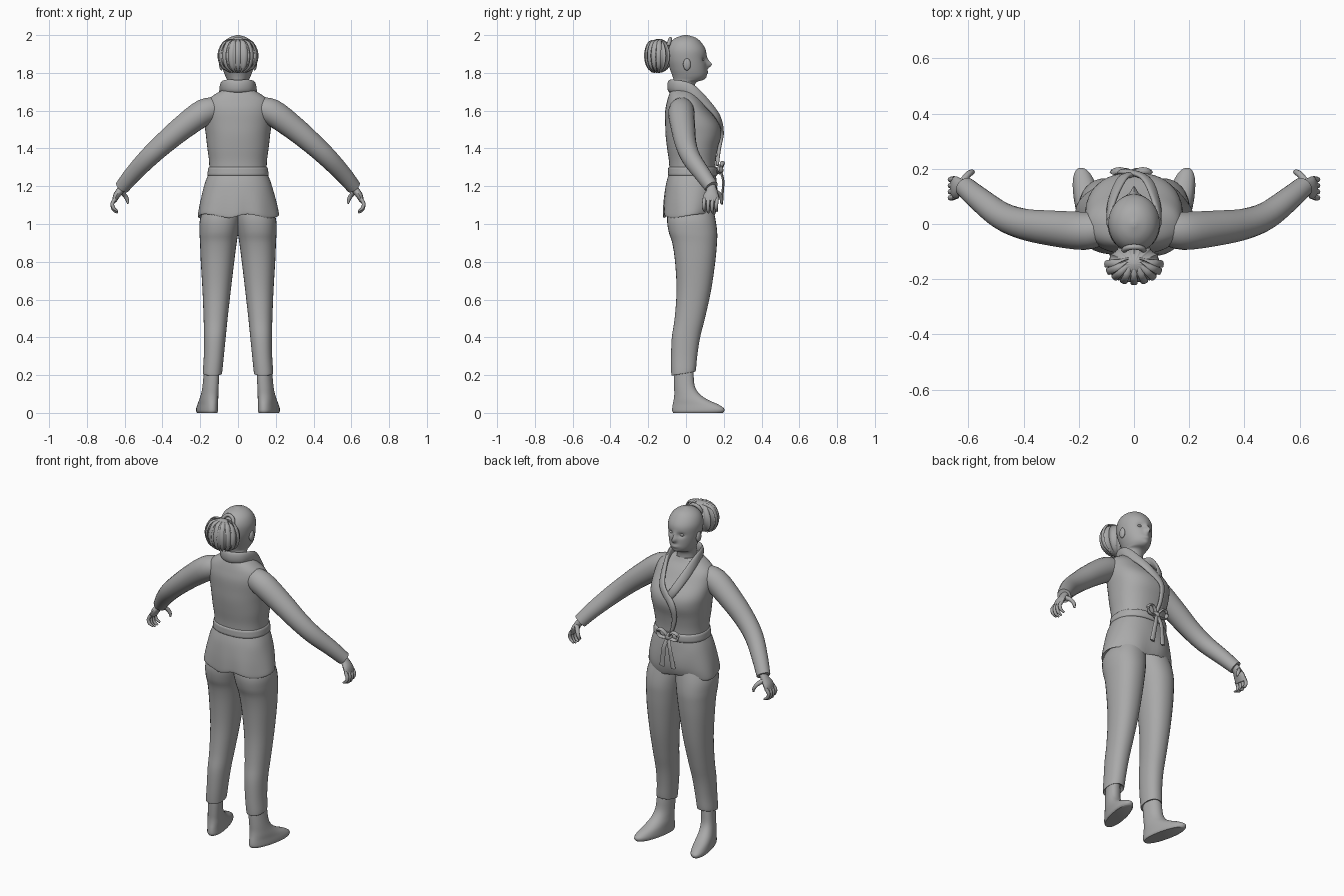
import bpy, bmesh, math
from mathutils import Vector

GREY = bpy.data.materials.new("plain_grey")
GREY.diffuse_color = (0.4, 0.4, 0.4, 1)


def spline(rows, sub):
    """Catmull-Rom interpolation through rows of numbers."""
    out = []
    for i in range(len(rows) - 1):
        a, b, c, d = (rows[min(max(i + k, 0), len(rows) - 1)] for k in (-1, 0, 1, 2))
        for s in range(sub):
            t = s / sub
            out.append([0.5 * (2 * q + (r - p) * t + (2 * p - 5 * q + 4 * r - w) * t * t
                               + (3 * q - p - 3 * r + w) * t ** 3) for p, q, r, w in zip(a, b, c, d)])
    return out + [list(rows[-1])]


def skin(name, rings, mirror=False, deform=None, angle=50):
    """Join rings of points into a capped smooth surface."""
    bm = bmesh.new()
    vs = [[bm.verts.new(deform(Vector(p)) if deform else p) for p in ring] for ring in rings]
    n = len(vs[0])
    for a, b in zip(vs, vs[1:]):
        for i in range(n):
            bm.faces.new((a[i], a[(i + 1) % n], b[(i + 1) % n], b[i]))
    bm.faces.new(vs[0])
    bm.faces.new(vs[-1])
    bmesh.ops.recalc_face_normals(bm, faces=bm.faces)
    me = bpy.data.meshes.new(name)
    bm.to_mesh(me)
    bm.free()
    me.materials.append(GREY)
    ob = bpy.data.objects.new(name, me)
    bpy.context.collection.objects.link(ob)
    bpy.ops.object.select_all(action='DESELECT')
    ob.select_set(True)
    bpy.context.view_layer.objects.active = ob
    bpy.ops.object.shade_smooth_by_angle(angle=math.radians(angle))
    if mirror:
        ob.modifiers.new("mirror", 'MIRROR').use_mirror_merge = False
    return ob


def stack(name, rows, n=32, power=2.0, sub=4, **kw):
    """Horizontal rings given as (z, x_min, x_max, y_min, y_max)."""
    rings = []
    for z, x0, x1, y0, y1 in spline(rows, sub):
        ring = []
        for i in range(n):
            c, s = math.cos(2 * math.pi * i / n), math.sin(2 * math.pi * i / n)
            ring.append(((x0 + x1) / 2 + (x1 - x0) / 2 * math.copysign(abs(c) ** (2 / power), c),
                         (y0 + y1) / 2 + (y1 - y0) / 2 * math.copysign(abs(s) ** (2 / power), s), z))
        rings.append(ring)
    return skin(name, rings, **kw)


def sweep(name, rows, hint=None, n=12, sub=4, **kw):
    """Tube along (x, y, z, thickness, width); thickness lies along the hint."""
    rows = spline(rows, sub)
    pts = [Vector(r[:3]) for r in rows]
    rings = []
    for i, p in enumerate(pts):
        t = (pts[min(i + 1, len(pts) - 1)] - pts[max(i - 1, 0)]).normalized()
        h = hint or Vector((p.x, p.y, 0))
        u = (h - t * h.dot(t)).normalized()
        w = t.cross(u)
        rings.append([p + u * rows[i][3] * math.cos(2 * math.pi * k / n)
                      + w * rows[i][4] * math.sin(2 * math.pi * k / n) for k in range(n)])
    return skin(name, rings, **kw)


def ball(name, loc, r, n=20, deform=None, **kw):
    rings = [[(loc[0] + r[0] * math.sin(a) * math.cos(2 * math.pi * k / n),
               loc[1] + r[1] * math.sin(a) * math.sin(2 * math.pi * k / n),
               loc[2] + r[2] * math.cos(a)) for k in range(n)]
             for a in (math.pi * (j + 0.15) / 14.3 for j in range(15))]
    return skin(name, rings, deform=deform, **kw)


def sym(rows):
    return [(z, -w, w, b, f) for z, w, b, f in rows]


# Head with sculpted nose, eye sockets and lips
def face(v):
    if v.y > 0.04:
        g = lambda x, z, sx, sz: math.exp(-((v.x - x) / sx) ** 2 - ((v.z - z) / sz) ** 2)
        v.y += 0.026 * g(0, 1.843, 0.012, 0.016) + 0.01 * g(0, 1.865, 0.01, 0.02)
        v.y += 0.008 * g(0, 1.803, 0.022, 0.01) + 0.006 * g(0, 1.772, 0.02, 0.012)
        v.y -= 0.012 * (g(0.034, 1.872, 0.017, 0.012) + g(-0.034, 1.872, 0.017, 0.012))
    return v


stack("head", sym([(1.66, .055, -.06, .05), (1.72, .054, -.062, .045), (1.75, .055, -.064, .055),
                   (1.763, .058, -.066, .088), (1.785, .068, -.072, .107), (1.82, .08, -.085, .11),
                   (1.87, .09, -.1, .108), (1.92, .092, -.102, .105), (1.96, .077, -.085, .082),
                   (1.986, .048, -.054, .052), (2.0, .008, -.01, .008)]), n=64, sub=6, deform=face)
ball("eye", (.034, .086, 1.872), (.013, .011, .008), mirror=True)
ball("ear", (.088, .005, 1.845), (.012, .02, .032), mirror=True)


# Gathered hair bun with pointed ribs, its tie and loose strands
def ribs(v):
    d = v - Vector((0, -.145, 1.89))
    k = 1 + 0.13 * (1 - abs(math.sin(8 * math.atan2(d.y, d.x)))) ** 2
    return Vector((d.x * k, -.145 + d.y * k, v.z))


ball("hair_bun", (0, -.145, 1.89), (.094, .066, .09), n=128, deform=ribs, angle=70)
sweep("hair_tie", [(.035 * math.cos(a), -.095 + .012 * math.sin(a), 1.945 + .035 * math.sin(a), .01, .01)
                   for a in (math.pi * k / 6 for k in range(13))], hint=Vector((0, 1, .1)))
for i in range(9):
    a = math.pi * (1 + i / 8)
    c, s = math.cos(a), math.sin(a)
    sweep("hair_strand", [(.02 * c, -.125 + .02 * s, 1.972, .004, .006), (.075 * c, -.14 + .055 * s, 1.962, .005, .012),
                          (.103 * c, -.145 + .072 * s, 1.9, .005, .013), (.088 * c, -.145 + .06 * s, 1.835, .005, .011),
                          (.04 * c, -.145 + .03 * s, 1.802, .003, .004)], n=8,
          hint=Vector((c, s, 0.01)))

# Jacket body
stack("jacket_top", sym([(1.26, .152, -.087, .155), (1.33, .153, -.09, .157), (1.4, .162, -.1, .168),
                         (1.47, .17, -.108, .186), (1.53, .177, -.11, .176), (1.6, .178, -.11, .125),
                         (1.65, .165, -.1, .09), (1.685, .125, -.09, .06), (1.71, .08, -.08, .045)]),
      n=48, power=2.3)


# Flared jacket skirt with a wavy hem
def wavy(v):
    low = max(0, (1.2 - v.z) / 0.16)
    a = math.atan2(v.y, v.x)
    k = 1 + 0.025 * low * math.sin(7 * a + 1)
    return Vector((v.x * k, v.y * k, v.z + 0.01 * low * math.sin(4 * a)))


stack("jacket_skirt", sym([(1.075, .17, -.09, .13), (1.05, .2, -.11, .145), (1.045, .212, -.12, .152),
                           (1.09, .206, -.12, .165), (1.15, .193, -.115, .168), (1.22, .174, -.104, .163),
                           (1.28, .15, -.086, .155)]), n=64, power=2.3, deform=wavy)

# Crossed lapels and standing collar
V = [(.04, .167, 1.57, .011, .024), (.075, .095, 1.655, .012, .026), (.087, .02, 1.715, .012, .03),
     (.066, -.058, 1.73, .011, .033)]
back = [(0, -.088, 1.73, .011, .033)]
flip = [(-x, y, z, a, b) for x, y, z, a, b in reversed(V)]
over = [(-.02, .166, 1.31, .008, .01), (-.045, .176, 1.4, .009, .014), (-.035, .19, 1.49, .01, .02)]
sweep("collar", over + V + back + flip + [(0, .178, 1.51, .01, .02)], n=16, sub=6)

# Sleeves
sweep("sleeve", [(.1, -.015, 1.615, .055, .055), (.18, -.025, 1.592, .069, .07), (.3, -.015, 1.505, .064, .064),
                 (.4, 0, 1.42, .056, .057), (.48, .03, 1.345, .05, .052), (.56, .09, 1.26, .043, .045),
                 (.613, .135, 1.195, .037, .039)], hint=Vector((0, 1, .1)), n=20, mirror=True)

# Hands with curled fingers
sweep("palm", [(.6, .128, 1.21, .022, .026), (.622, .135, 1.18, .02, .028), (.643, .133, 1.15, .018, .04),
               (.655, .13, 1.12, .012, .04)], hint=Vector((1, 0, .3)), mirror=True)
for i in range(4):
    y = .098 + .022 * i
    d = .008 * (i in (1, 2))
    sweep("finger", [(.65, y, 1.135, .01, .01), (.665, y - .003, 1.108, .01, .01),
                     (.658, y - .004, 1.083 - d, .009, .009), (.636, y, 1.068 - d, .005, .005)],
          hint=Vector((0, 1, 0)), n=8, mirror=True)
sweep("thumb", [(.625, .15, 1.175, .014, .014), (.602, .178, 1.155, .012, .012), (.587, .188, 1.13, .01, .01),
                (.582, .186, 1.108, .005, .005)], hint=Vector((1, 0, 0)), n=8, mirror=True)

# Belt with knot, bow loops and hanging tails
stack("belt", sym([(1.255, .156, -.09, .16), (1.26, .162, -.096, .166), (1.28, .16, -.095, .167),
                   (1.297, .157, -.094, .165), (1.302, .15, -.088, .158)]), n=48, power=2.3, sub=2)
ball("belt_knot", (-.01, .178, 1.285), (.022, .02, .022))
for s in (-1, 1):
    sweep("bow_loop", [(-.01, .18, 1.285, .007, .012), (-.01 + .035 * s, .194, 1.325, .007, .012),
                       (-.01 + .065 * s, .19, 1.315, .007, .012), (-.01 + .055 * s, .185, 1.278, .007, .012),
                       (-.01, .18, 1.28, .007, .012)], hint=Vector((0, 0.3, 1)), n=8)
    sweep("belt_tail", [(-.01, .182, 1.285, .007, .012), (-.01 + .018 * s, .197, 1.23, .006, .013),
                        (-.01 + .028 * s, .194, 1.17, .006, .015), (-.01 + .038 * s, .19, 1.105, .006, .016)],
          hint=Vector((0, 1, 0)), n=8)

# Trousers
stack("trouser_leg", [(1.12, -.02, .165, -.085, .135), (1.03, -.015, .2, -.1, .155), (.96, -.003, .204, -.092, .165),
                      (.9, .007, .201, -.073, .164), (.8, .02, .197, -.058, .155), (.65, .038, .188, -.05, .133),
                      (.5, .055, .182, -.06, .1), (.4, .065, .18, -.075, .075), (.3, .075, .181, -.079, .06),
                      (.225, .083, .186, -.078, .053), (.21, .086, .184, -.074, .048), (.222, .1, .175, -.06, .035)],
      power=2.2, mirror=True, deform=lambda v: Vector((v.x, v.y, v.z + .18 * v.y * max(0, 1 - (v.z - .2) / .2))))


# Boots, toes turned outward
def splay(v):
    return Vector((v.x + .2 * v.y, v.y, v.z))


stack("boot", [(.26, .105, .178, -.06, .035), (.2, .104, .183, -.064, .04), (.14, .106, .188, -.063, .047),
               (.1, .106, .192, -.062, .072), (.07, .104, .196, -.065, .115), (.045, .103, .198, -.07, .17),
               (.025, .102, .2, -.073, .2), (.01, .102, .2, -.073, .203), (0, .106, .195, -.068, .195)],
      power=2.2, mirror=True, deform=splay)
